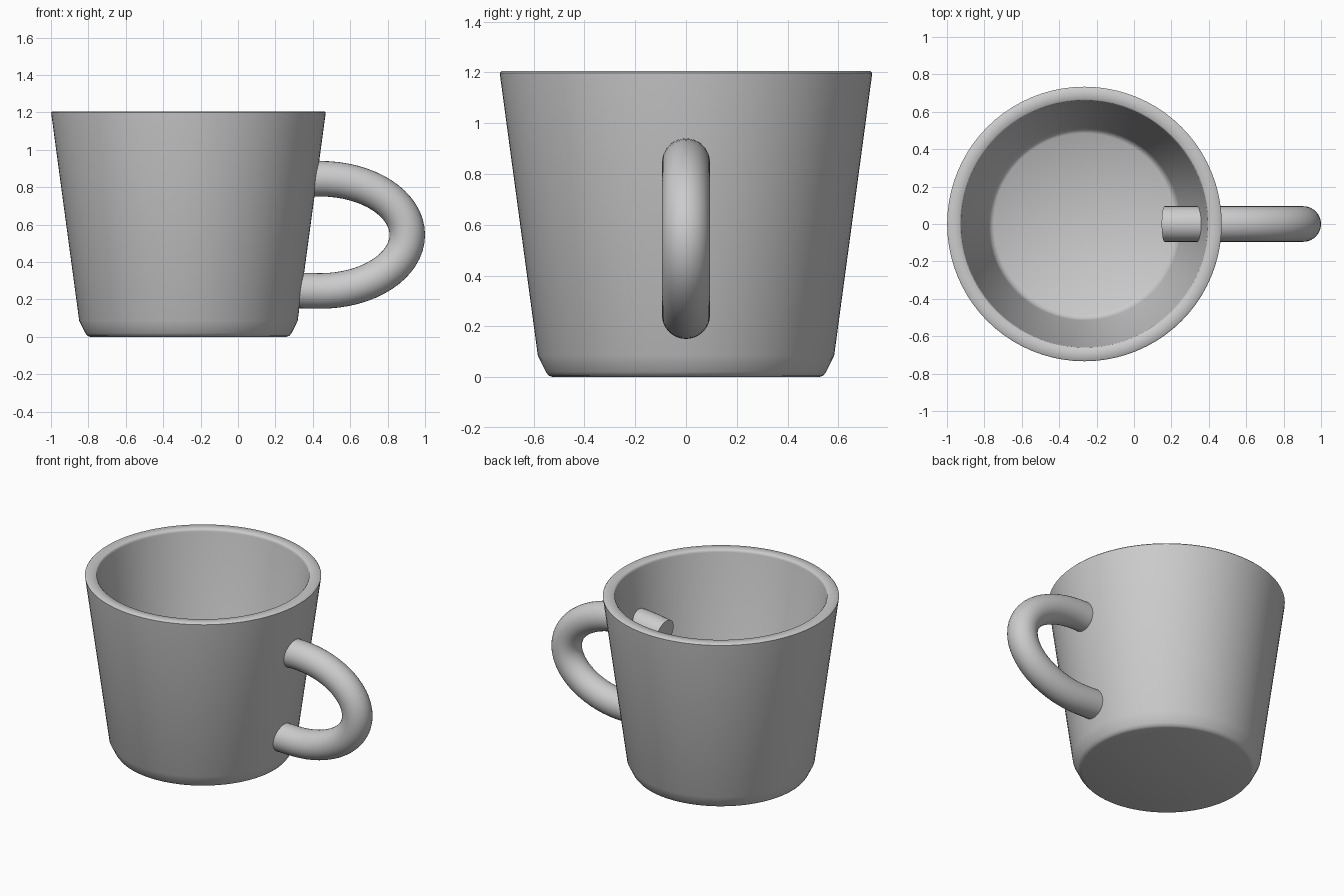
import bpy, bmesh, math
from mathutils import Vector

if "Cube" in bpy.data.objects:
    bpy.data.objects.remove(bpy.data.objects["Cube"])

CX = -0.265


def finish(name, bm, angle):
    bmesh.ops.recalc_face_normals(bm, faces=bm.faces[:])
    mesh = bpy.data.meshes.new(name)
    bm.to_mesh(mesh)
    bm.free()
    obj = bpy.data.objects.new(name, mesh)
    bpy.context.collection.objects.link(obj)
    bpy.ops.object.select_all(action='DESELECT')
    bpy.context.view_layer.objects.active = obj
    obj.select_set(True)
    bpy.ops.object.shade_smooth_by_angle(angle=math.radians(angle))
    return obj


def skin(bm, rings):
    """Bridge closed rings of points and cap both ends."""
    loops = [[bm.verts.new(p) for p in ring] for ring in rings]
    n = len(loops[0])
    for a, b in zip(loops, loops[1:]):
        for i in range(n):
            j = (i + 1) % n
            bm.faces.new((a[i], a[j], b[j], b[i]))
    bm.faces.new(loops[0])
    bm.faces.new(loops[-1])


# Tapered cup: outer wall, rounded rim, inner wall and floor
profile = [(0.525, 0), (0.54, 0.005), (0.552, 0.02), (0.584, 0.085),
           (0.733, 1.19), (0.734, 1.198), (0.727, 1.205), (0.667, 1.205),
           (0.66, 1.198), (0.658, 1.188), (0.515, 0.12), (0.505, 0.095),
           (0.485, 0.08)]
SIDES = 80
bm = bmesh.new()
skin(bm, [[(CX + r * math.cos(math.tau * i / SIDES),
            r * math.sin(math.tau * i / SIDES), z) for i in range(SIDES)]
          for r, z in profile])
finish("cup_body", bm, 50)

# Looped handle whose ends run through the wall into the cup
MID, A, B, R = 0.545, 0.465, 0.30, 0.095
path = [(0.163, MID + 0.275), (0.25, MID + 0.289), (0.34, MID + 0.298)]
path += [(0.44 + A * math.sin(t), MID + B * math.cos(t))
         for t in (math.pi * k / 32 for k in range(33))]
path += [(x, 2 * MID - z) for x, z in reversed(path[:3])]
rings = []
for k, (x, z) in enumerate(path):
    x0, z0 = path[max(k - 1, 0)]
    x1, z1 = path[min(k + 1, len(path) - 1)]
    side = Vector((-(z1 - z0), 0, x1 - x0)).normalized()
    rings.append([Vector((x, 0, z)) + side * R * math.cos(a)
                  + Vector((0, R * math.sin(a), 0))
                  for a in (math.tau * i / 32 for i in range(32))])
bm = bmesh.new()
skin(bm, rings)
finish("handle", bm, 40)
